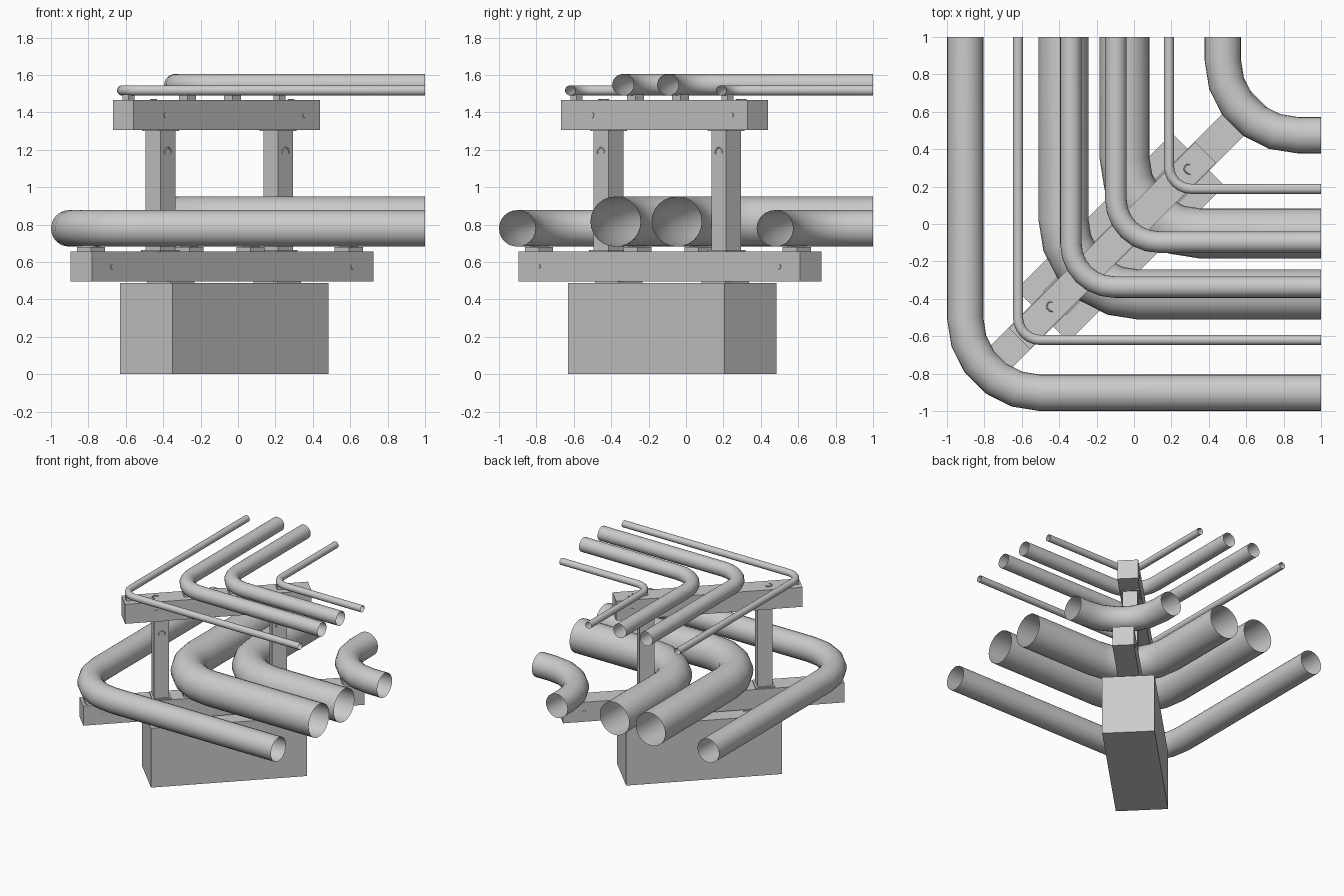
import bpy, bmesh
from math import pi, sin, cos, radians, sqrt
from mathutils import Vector, Matrix

if "Cube" in bpy.data.objects:
    bpy.data.objects.remove(bpy.data.objects["Cube"])

ROT = Matrix.Rotation(radians(45), 4, 'Z')


def finish(bm, name, smooth=False):
    bmesh.ops.recalc_face_normals(bm, faces=bm.faces)
    me = bpy.data.meshes.new(name)
    bm.to_mesh(me)
    bm.free()
    ob = bpy.data.objects.new(name, me)
    bpy.context.collection.objects.link(ob)
    if smooth:
        bpy.ops.object.select_all(action='DESELECT')
        bpy.context.view_layer.objects.active = ob
        ob.select_set(True)
        bpy.ops.object.shade_smooth_by_angle(angle=radians(40))
    return ob


def diag_box(name, c, length, width, z0, z1):
    """Box turned 45 degrees, centred at x = y = c."""
    bm = bmesh.new()
    m = (Matrix.Translation((c, c, (z0 + z1) / 2)) @ ROT
         @ Matrix.Diagonal((length, width, z1 - z0, 1)))
    bmesh.ops.create_cube(bm, size=1, matrix=m)
    return finish(bm, name)


def pipe(name, c, z, r, bend, steps, sides=24):
    """Open pipe from (c, 1) round a corner to (1, c)."""
    k = c + bend
    stations = [(Vector((c, 1, z)), pi)]
    for i in range(steps + 1):
        a = pi + i * pi / 2 / steps
        stations.append((Vector((k + bend * cos(a), k + bend * sin(a), z)), a))
    stations.append((Vector((1, c, z)), 1.5 * pi))
    bm = bmesh.new()
    rings = []
    for p, a in stations:
        n = Vector((cos(a), sin(a), 0))
        rings.append([bm.verts.new(p + n * r * cos(t) + Vector((0, 0, r * sin(t))))
                      for t in (2 * pi * j / sides for j in range(sides))])
    for q, w in zip(rings, rings[1:]):
        for j in range(sides):
            n = (j + 1) % sides
            bm.faces.new((q[j], q[n], w[n], w[j]))
    return finish(bm, name, True)


def through_bolt(name, s, z, length, r=0.014):
    """Cylinder crossing a beam at right angles to the diagonal."""
    bm = bmesh.new()
    m = Matrix.Translation((s, s, z)) @ ROT @ Matrix.Rotation(pi / 2, 4, 'X')
    bmesh.ops.create_cone(bm, cap_ends=True, segments=16, radius1=r, radius2=r,
                          depth=length, matrix=m)
    return finish(bm, name, True)


def hook(name, m, r=0.026, thick=0.004):
    """Small half-ring lying in the local XY plane of m."""
    cu = bpy.data.curves.new(name, 'CURVE')
    cu.dimensions = '3D'
    cu.bevel_depth = thick
    cu.bevel_resolution = 1
    sp = cu.splines.new('POLY')
    sp.points.add(10)
    for i, p in enumerate(sp.points):
        a = i * pi * 1.15 / 10 - 0.2
        p.co = (r * cos(a), r * sin(a), 0, 1)
    ob = bpy.data.objects.new(name, cu)
    bpy.context.collection.objects.link(ob)
    ob.matrix_world = m


# Foundation block and the two cross beams
diag_box("foundation_block", -0.0725, 1.18, 0.396, 0, 0.487)
diag_box("lower_beam", -0.085, 2.128, 0.163, 0.495, 0.655)
diag_box("upper_beam", -0.115, 1.41, 0.158, 1.305, 1.465)

# Posts with their plates, side hooks and lifting hooks
for i, c in enumerate((-0.415, 0.215)):
    diag_box(f"post_{i}", c, 0.113, 0.113, 0.655, 1.305)
    diag_box(f"post_foot_plate_{i}", c, 0.145, 0.145, 0.654, 0.664)
    diag_box(f"post_top_plate_{i}", c, 0.14, 0.14, 1.299, 1.306)
    diag_box(f"anchor_plate_{i}", (-0.36, 0.21)[i], 0.18, 0.18, 0.485, 0.497)
    o = 0.0575 / sqrt(2)
    face = (Matrix.Translation((c + o, c - o, 1.185)) @ ROT
            @ Matrix.Rotation(pi / 2, 4, 'X'))
    hook(f"post_hook_{i}", face)
    t = (-0.44, 0.295)[i]
    hook(f"lifting_hook_{i}", Matrix.Translation((t, t, 1.468))
         @ Matrix.Rotation(pi / 2, 4, 'Z'))

# Bolts through the beam ends
for i, s in enumerate((-0.73, 0.555)):
    through_bolt(f"lower_bolt_{i}", s, 0.575, 0.169)
for i, s in enumerate((-0.445, 0.3)):
    through_bolt(f"upper_bolt_{i}", s, 1.385, 0.164)

# Pipes: name, centre line, bottom z, radius, bend radius, bend steps
pipes = [("lower_outer_pipe", -0.9025, 0.682, 0.0975, 0.40, 5),
         ("large_outer_pipe", -0.377, 0.682, 0.134, 0.40, 5),
         ("large_inner_pipe", -0.05, 0.682, 0.134, 0.40, 5),
         ("lower_inner_pipe", 0.475, 0.682, 0.0975, 0.40, 5),
         ("thin_outer_pipe", -0.62, 1.49, 0.027, 0.12, 6),
         ("medium_outer_pipe", -0.337, 1.49, 0.0575, 0.23, 6),
         ("medium_inner_pipe", -0.097, 1.49, 0.0575, 0.23, 6),
         ("thin_inner_pipe", 0.1875, 1.49, 0.027, 0.12, 6)]
for name, c, z, r, bend, steps in pipes:
    pipe(name, c, z + r, r, bend, steps)
    # Saddle under the bend, where the pipe crosses the beam
    s = c + bend * (1 - 1 / sqrt(2))
    if z < 1:
        diag_box(name + "_saddle_base", s, 0.106, 0.106, 0.655, 0.68)
        diag_box(name + "_saddle", s, 0.05, 0.09, 0.68, 0.70)
    else:
        w = 0.045 if r < 0.04 else 0.063
        diag_box(name + "_saddle", s, w, w, 1.465, 1.496)
